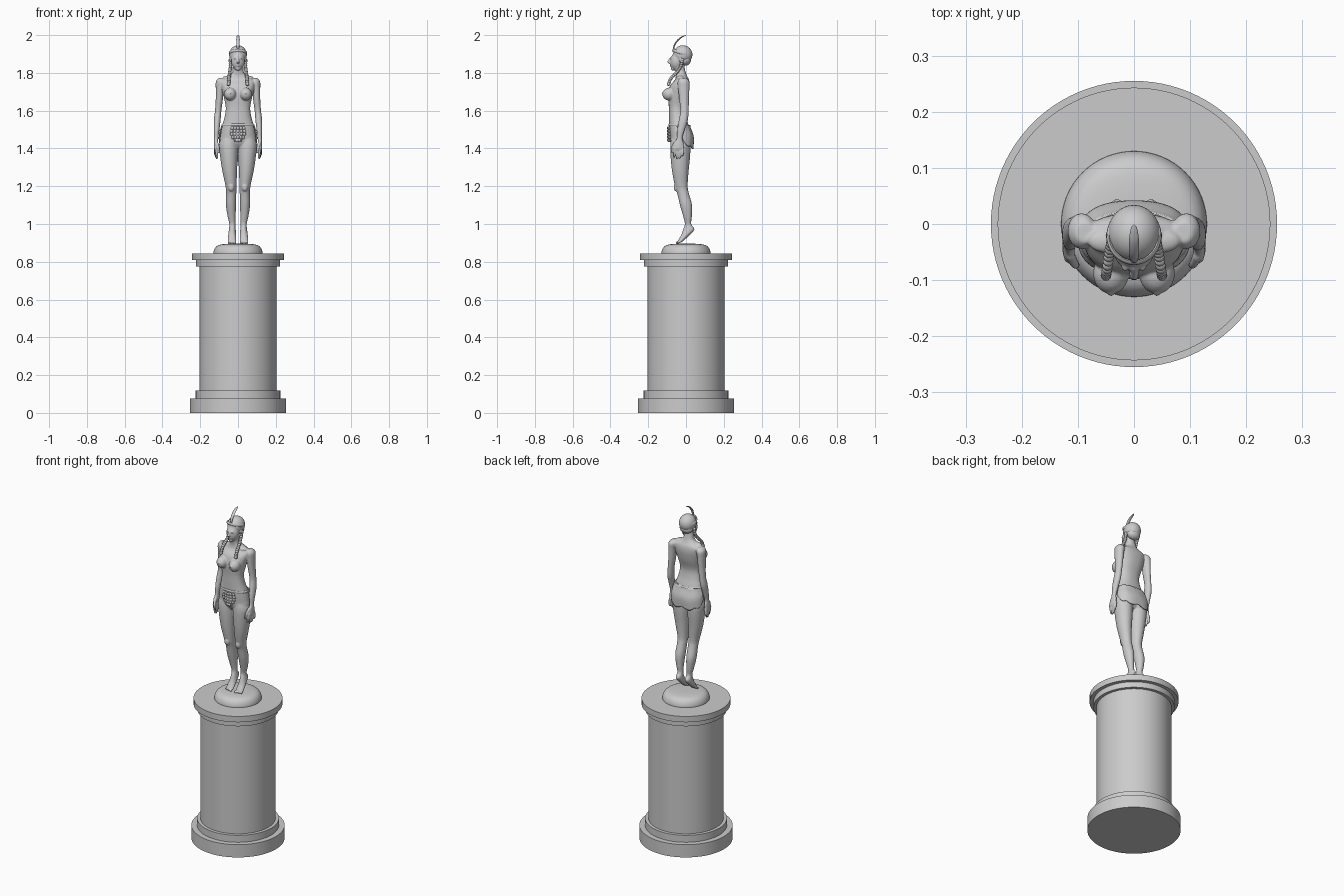
import bpy, bmesh, math
from mathutils import Vector, Matrix


def finish(bm, name, angle=60):
    bmesh.ops.recalc_face_normals(bm, faces=bm.faces[:])
    me = bpy.data.meshes.new(name)
    bm.to_mesh(me)
    bm.free()
    ob = bpy.data.objects.new(name, me)
    bpy.context.collection.objects.link(ob)
    bpy.ops.object.select_all(action='DESELECT')
    ob.select_set(True)
    bpy.context.view_layer.objects.active = ob
    bpy.ops.object.shade_smooth_by_angle(angle=math.radians(angle))
    return ob


def spline(pts, n):
    """Catmull-Rom through tuples of any length."""
    out = []
    for i in range(len(pts) - 1):
        a, b, c, d = (pts[max(i - 1, 0)], pts[i], pts[i + 1], pts[min(i + 2, len(pts) - 1)])
        for k in range(n):
            t = k / n
            out.append(tuple(0.5 * (2 * q + (r - p) * t + (2 * p - 5 * q + 4 * r - s) * t * t
                       + (3 * q - p - 3 * r + s) * t ** 3) for p, q, r, s in zip(a, b, c, d)))
    return out + [pts[-1]]


def loft(bm, rings, s=1, n=4, sides=24, p=2.0):
    """Closed skin over level ellipses (cx, cy, z, rx, ry); s = -1 mirrors in x."""
    loops = []
    for cx, cy, z, rx, ry in (spline(rings, n) if n > 1 else rings):
        ring = []
        for k in range(sides):
            a = math.tau * k / sides
            c, d = math.cos(a), math.sin(a)
            x = math.copysign(abs(c) ** (2 / p), c) * rx
            y = math.copysign(abs(d) ** (2 / p), d) * ry
            ring.append(bm.verts.new((s * cx + x, cy + y, z)))
        loops.append(ring)
    for a, b in zip(loops, loops[1:]):
        for k in range(sides):
            j = (k + 1) % sides
            bm.faces.new((a[k], a[j], b[j], b[k]))
    bm.faces.new(loops[0])
    bm.faces.new(loops[-1])


def ball(bm, c, r, tilt=0, seg=24):
    m = Matrix.Translation(c) @ Matrix.Rotation(tilt, 4, 'X') @ Matrix.Diagonal((*r, 1))
    bmesh.ops.create_uvsphere(bm, u_segments=seg, v_segments=seg // 2, radius=1, matrix=m)


def hoop(bm, c, rx, ry, r, tilt=0, h=1.0, sides=48, m=8):
    """Elliptical band with a round section."""
    rot = Matrix.Translation(c) @ Matrix.Rotation(tilt, 4, 'X')
    g = []
    for i in range(sides):
        a = math.tau * i / sides
        g.append([bm.verts.new(rot @ Vector((math.cos(a) * (rx + r * math.cos(b)),
                  math.sin(a) * (ry + r * math.cos(b)), h * r * math.sin(b))))
                  for b in (math.tau * j / m for j in range(m))])
    for i in range(sides):
        for j in range(m):
            k, l = (i + 1) % sides, (j + 1) % m
            bm.faces.new((g[i][j], g[k][j], g[k][l], g[i][l]))


# Pedestal: stepped round column
bm = bmesh.new()
prof = [(.255, 0), (.255, .077), (.224, .077), (.224, .119), (.205, .119), (.205, .776),
        (.222, .776), (.222, .81), (.243, .81), (.243, .845), (.1, .845)]
loft(bm, [(0, 0, z, r, r) for r, z in prof], n=1, sides=96)
finish(bm, "pedestal", 30)

# Low dome under the feet
bm = bmesh.new()
dome = [(.13, .844), (.128, .858), (.119, .876), (.1, .889), (.06, .895), (.01, .896)]
loft(bm, [(0, 0, z, r, r) for r, z in dome], n=3, sides=64)
finish(bm, "dome", 60)

# Body: overlapping forms fused by a voxel remesh
bm = bmesh.new()
loft(bm, [(0, -.03, 1.40, .05, .03), (0, -.03, 1.43, .093, .05), (0, -.03, 1.47, .093, .056),
          (0, -.037, 1.52, .084, .052), (0, -.045, 1.57, .070, .045), (0, -.048, 1.62, .065, .043),
          (0, -.042, 1.68, .077, .053), (0, -.033, 1.73, .088, .052), (0, -.022, 1.762, .086, .038),
          (0, -.024, 1.783, .052, .030), (0, -.028, 1.80, .032, .027), (0, -.034, 1.83, .028, .026),
          (0, -.036, 1.86, .028, .026)], p=2.3, sides=32)
leg = [(.045, -.03, 1.47, .040, .045), (.050, -.030, 1.42, .050, .053), (.048, -.030, 1.36, .047, .052),
       (.044, -.030, 1.28, .039, .044), (.037, -.025, 1.20, .029, .034), (.036, -.015, 1.16, .027, .031),
       (.037, .000, 1.10, .027, .032), (.034, .008, 1.04, .021, .023), (.030, .011, 1.00, .016, .017),
       (.030, .015, .972, .018, .030), (.031, -.002, .943, .021, .023), (.032, -.025, .915, .023, .016),
       (.032, -.036, .902, .023, .010)]
arm = [(.088, -.015, 1.772, .016, .018), (.092, -.013, 1.755, .025, .031), (.096, -.012, 1.72, .022, .030),
       (.099, -.010, 1.66, .019, .026), (.105, -.008, 1.60, .017, .022), (.110, -.014, 1.55, .018, .024),
       (.113, -.026, 1.50, .015, .020), (.115, -.034, 1.455, .011, .015), (.116, -.038, 1.43, .011, .025),
       (.117, -.040, 1.40, .011, .027), (.117, -.041, 1.39, .007, .022)]
for s in (1, -1):
    loft(bm, leg, s)
    loft(bm, arm, s)
    ball(bm, (s * .041, -.088, 1.688), (.032, .037, .034), .2)
    ball(bm, (s * .041, -.124, 1.692), (.006, .005, .006))
    ball(bm, (s * .044, -.012, 1.435), (.044, .046, .048))
    ball(bm, (s * .036, -.053, 1.195), (.016, .012, .022))
    ball(bm, (s * .045, -.03, 1.772), (.038, .022, .014))
    # fingers, thumb and toes
    for i in range(4):
        y, tip = -.062 + .015 * i, (1.352, 1.342, 1.345, 1.358)[i]
        x = .117 + .004 * (i - 1.5) / 1.5
        loft(bm, [(.117, y, 1.405, .008, .0075), (x, y, 1.375, .0075, .007),
                  (x - .004, y - .002, tip, .004, .004)], s, sides=12)
    loft(bm, [(.114, -.055, 1.435, .009, .009), (.106, -.071, 1.405, .008, .008),
              (.101, -.073, 1.375, .005, .005)], s, sides=12)
    for i in range(5):
        r = .0065 if i == 0 else .005
        ball(bm, (s * (.015 + .009 * i), -.046 + .002 * i, .902), (r, r * 1.5, r), .5, 12)
    # eyelid, ear
    ball(bm, (s * .0155, -.078, 1.876), (.008, .006, .005), 0, 12)
    ball(bm, (s * .041, -.026, 1.868), (.006, .010, .015), .2, 12)
# head, jaw, nose, lips, chin
ball(bm, (0, -.02, 1.893), (.044, .050, .050))
ball(bm, (0, -.048, 1.863), (.036, .035, .050), -.15)
loft(bm, [(0, -.076, 1.886, .005, .006), (0, -.087, 1.866, .0065, .008), (0, -.091, 1.856, .009, .009),
          (0, -.084, 1.849, .006, .005)], sides=12)
ball(bm, (0, -.079, 1.841), (.012, .007, .0035), 0, 12)
ball(bm, (0, -.076, 1.834), (.010, .007, .0035), 0, 12)
ball(bm, (0, -.069, 1.822), (.013, .011, .010), 0, 12)
body = finish(bm, "body")
rm = body.modifiers.new("fuse", 'REMESH')
rm.mode, rm.voxel_size, rm.use_smooth_shade = 'VOXEL', .0033, True
sm = body.modifiers.new("soften", 'SMOOTH')
sm.factor, sm.iterations = .5, 4

# Hair cap with gathered nape
bm = bmesh.new()
ball(bm, (0, -.017, 1.896), (.047, .051, .050), .15, 32)
ball(bm, (0, -.004, 1.868), (.040, .030, .030))
finish(bm, "hair")

# Headband, tilted up at the brow
bm = bmesh.new()
hoop(bm, (0, -.021, 1.905), .045, .050, .004, -.3, 2.0)
finish(bm, "headband")

# Braids: beaded strands falling to the chest
bm = bmesh.new()
for s in (1, -1):
    path = spline([(.041, -.02, 1.868), (.040, -.030, 1.83), (.044, -.052, 1.80),
                   (.048, -.080, 1.77), (.050, -.092, 1.74)], 4)
    for i, (x, y, z) in enumerate(path):
        ball(bm, (s * x, y, z), (.0095, .0095, .0085), .5, 12)
finish(bm, "braids")

# Feather: curved leaf standing at the brow
bm = bmesh.new()
loft(bm, [(0, -.066, 1.915, .003, .003), (0, -.064, 1.938, .007, .004), (0, -.052, 1.963, .009, .005),
          (0, -.030, 1.985, .009, .006), (0, -.010, 1.996, .006, .006), (0, -.002, 2.0, .001, .001)],
     sides=12)
finish(bm, "feather")

# Waistband
bm = bmesh.new()
hoop(bm, (0, -.035, 1.522), .084, .055, .004, -.06, 1.6)
finish(bm, "waistband")


def apron(name, a0, a1, z_top, drop, scallops, radii):
    """Hanging flap wrapped over an angle range with a scalloped hem."""
    bm = bmesh.new()
    nu, nv, rows = 48, 14, []
    prof = spline(radii, 7)
    for j in range(nv + 1):
        rx, ry = prof[j]
        row = []
        for i in range(nu + 1):
            u = i / nu
            a = math.radians(a0 + (a1 - a0) * u)
            edge = 1 - .35 * abs(2 * u - 1) ** 3 - .1 * (1 - abs(math.sin(math.pi * scallops * u)))
            c, d = math.cos(a), math.sin(a)
            f = .8
            row.append(bm.verts.new((math.copysign(abs(c) ** f, c) * rx,
                       -.03 + math.copysign(abs(d) ** f, d) * ry, z_top - drop * edge * j / nv)))
        rows.append(row)
    for r, q in zip(rows, rows[1:]):
        for i in range(nu):
            bm.faces.new((r[i], r[i + 1], q[i + 1], q[i]))
    ob = finish(bm, name)
    so = ob.modifiers.new("thickness", 'SOLIDIFY')
    so.thickness, so.offset = .005, 0


# Rear skirt
apron("rear_skirt", 5, 175, 1.522, .125, 4, [(.086, .049), (.097, .068), (.100, .068)])

# Front pouch of leaf-like lobes
bm = bmesh.new()
ball(bm, (0, -.082, 1.475), (.030, .016, .042))
for j in range(5):
    w = (.030, .034, .033, .026, .012)[j]
    for i in range(5):
        t = (i - 2) / 2
        ball(bm, (w * t, -.094 + .008 * t * t, 1.507 - .016 * j), (.009, .006, .010), .2, 12)
finish(bm, "front_pouch")
